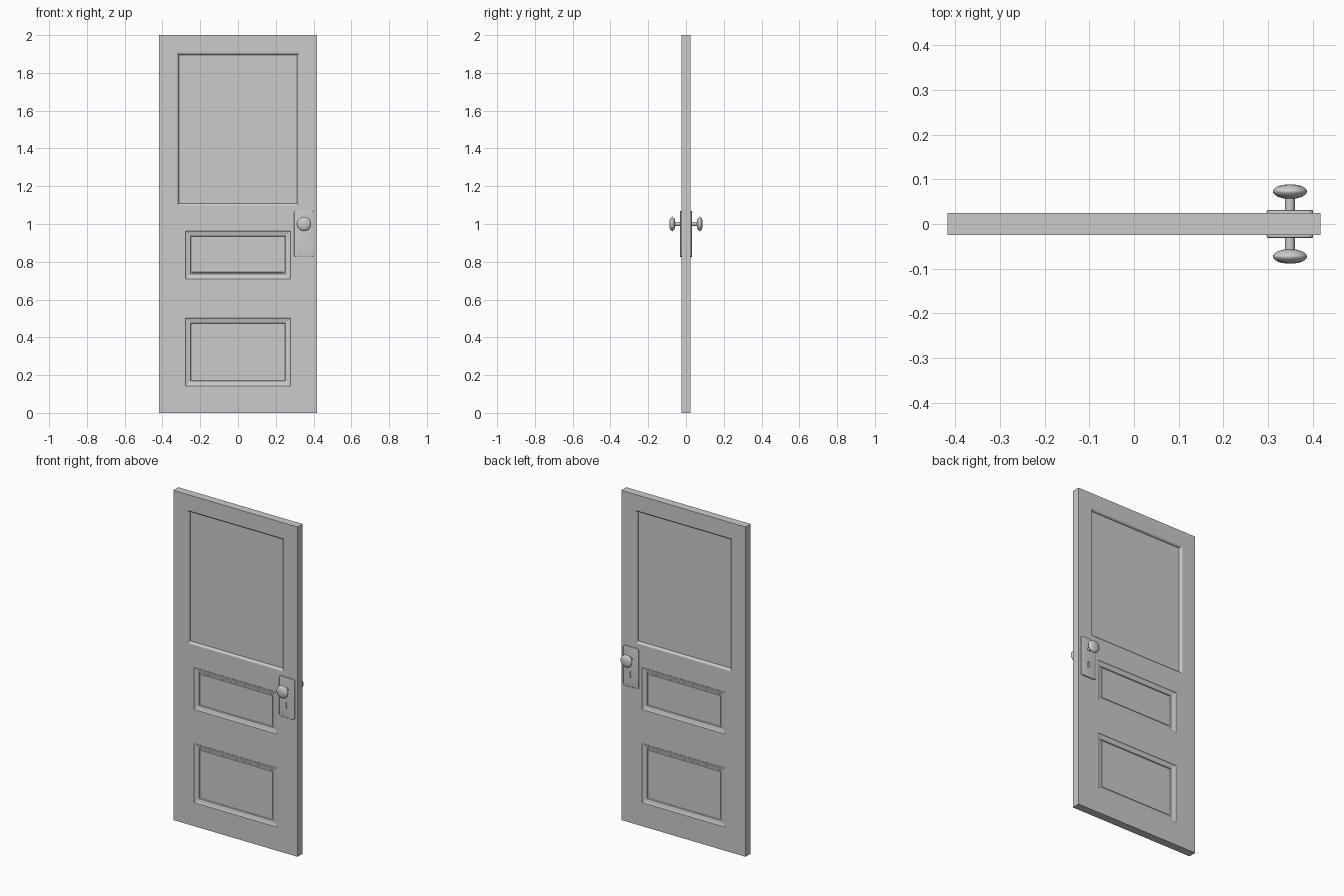
import bpy, bmesh, math

if "Cube" in bpy.data.objects:
    bpy.data.objects.remove(bpy.data.objects["Cube"])

W, H, T = 0.417, 2.0, 0.0245      # half width, height, half thickness
KX, KZ = 0.349, 1.0               # knob axis


def finish(name, bm, angle=None, mirror=True):
    bmesh.ops.remove_doubles(bm, verts=bm.verts, dist=1e-5)
    bmesh.ops.recalc_face_normals(bm, faces=bm.faces)
    me = bpy.data.meshes.new(name)
    bm.to_mesh(me)
    bm.free()
    ob = bpy.data.objects.new(name, me)
    bpy.context.collection.objects.link(ob)
    bpy.context.view_layer.objects.active = ob
    for o in bpy.context.selected_objects:
        o.select_set(False)
    ob.select_set(True)
    if angle:
        bpy.ops.object.shade_smooth_by_angle(angle=math.radians(angle))
    if mirror:
        m = ob.modifiers.new("both_sides", 'MIRROR')
        m.use_axis = (False, True, False)
        m.use_clip = False
    return ob


def face(bm, pts):
    return bm.faces.new([bm.verts.new(p) for p in pts])


def rect(w, z0, z1, inset, depth):
    y = -T + depth
    return [(-w + inset, y, z0 + inset), (w - inset, y, z0 + inset),
            (w - inset, y, z1 - inset), (-w + inset, y, z1 - inset)]


# Door leaf: front skin with stepped recesses, mirrored to the back
window_profile = [(0, 0), (0.004, 0.001), (0.008, 0.004), (0.011, 0.009), (0.012, 0.015)]
panel_profile = [(0, 0), (0.003, 0.004), (0.009, 0.006), (0.026, 0.010),
                 (0.029, 0.015), (0.036, 0.015), (0.037, 0.012)]
panels = [(0.325, 1.097, 1.907, window_profile),
          (0.278, 0.708, 0.963, panel_profile),
          (0.278, 0.143, 0.502, panel_profile)]
bm = bmesh.new()
xs = [-W, -0.325, -0.278, 0.278, 0.325, W]
zs = [0, 0.143, 0.502, 0.708, 0.963, 1.097, 1.907, H]
for x0, x1 in zip(xs, xs[1:]):
    for z0, z1 in zip(zs, zs[1:]):
        cx, cz = (x0 + x1) / 2, (z0 + z1) / 2
        if not any(abs(cx) < w and a < cz < b for w, a, b, _ in panels):
            face(bm, [(x0, -T, z0), (x1, -T, z0), (x1, -T, z1), (x0, -T, z1)])
for w, a, b, prof in panels:
    loops = [rect(w, a, b, *p) for p in prof]
    for l0, l1 in zip(loops, loops[1:]):
        for i in range(4):
            j = (i + 1) % 4
            face(bm, [l0[i], l0[j], l1[j], l1[i]])
    face(bm, loops[-1])
# outer edges
for x in (-W, W):
    for z0, z1 in zip(zs, zs[1:]):
        face(bm, [(x, -T, z0), (x, 0, z0), (x, 0, z1), (x, -T, z1)])
for z in (0, H):
    for x0, x1 in zip(xs, xs[1:]):
        face(bm, [(x0, -T, z), (x1, -T, z), (x1, 0, z), (x0, 0, z)])
finish("door_leaf", bm)


def prism(outline, y0, y1):
    bm = bmesh.new()
    f = face(bm, [(x, y0, z) for x, z in outline])
    ext = bmesh.ops.extrude_face_region(bm, geom=[f])["geom"]
    verts = [v for v in ext if isinstance(v, bmesh.types.BMVert)]
    bmesh.ops.translate(bm, verts=verts, vec=(0, y1 - y0, 0))
    return bm


# Lock plate with rounded corners and softened rim
r, hw, z0, z1 = 0.012, 0.052, 0.825, 1.07
outline = []
for cx, cz, start in ((hw - r, z1 - r, 0), (-hw + r, z1 - r, 90),
                      (-hw + r, z0 + r, 180), (hw - r, z0 + r, 270)):
    for k in range(6):
        a = math.radians(start + 18 * k)
        outline.append((KX + cx + r * math.cos(a), cz + r * math.sin(a)))
bm = prism(outline, -T + 0.001, -T - 0.0065)
rim = [e for e in bm.edges if all(v.co.y < -T - 0.006 for v in e.verts)]
bmesh.ops.bevel(bm, geom=rim, offset=0.003, segments=3, profile=0.5, affect='EDGES')
plate = finish("lock_plate", bm, 35, mirror=False)

# Keyhole sunk into the plate
hole = [(KX + 0.007 * math.cos(math.radians(a)), 0.915 + 0.007 * math.sin(math.radians(a)))
        for a in range(-50, 231, 20)]
hole += [(KX - 0.005, 0.885), (KX + 0.005, 0.885)]
cutter = finish("keyhole_cutter", prism(hole, -T - 0.02, -T - 0.001), mirror=False)
bpy.context.view_layer.objects.active = plate
b = plate.modifiers.new("keyhole", 'BOOLEAN')
b.operation, b.object = 'DIFFERENCE', cutter
bpy.ops.object.modifier_apply(modifier="keyhole")
bpy.data.objects.remove(cutter)
m = plate.modifiers.new("both_sides", 'MIRROR')
m.use_axis = (False, True, False)

# Knob and stem, lathed around y
profile = [(0.011, 0.028), (0.011, 0.057), (0.018, 0.058), (0.027, 0.061), (0.034, 0.0655),
           (0.0375, 0.070), (0.0385, 0.073), (0.0375, 0.076), (0.034, 0.080),
           (0.027, 0.0845), (0.018, 0.087), (0.009, 0.0883), (0, 0.0886)]
N = 32
bm = bmesh.new()


def ring_pt(p, k):
    a = 2 * math.pi * k / N
    return (KX + p[0] * math.cos(a), -p[1], KZ + p[0] * math.sin(a))


for p, q in zip(profile, profile[1:]):
    for k in range(N):
        pts = [ring_pt(p, k), ring_pt(p, k + 1), ring_pt(q, k + 1), ring_pt(q, k)]
        face(bm, pts if q[0] else pts[:3])
finish("door_knob", bm, 40)
